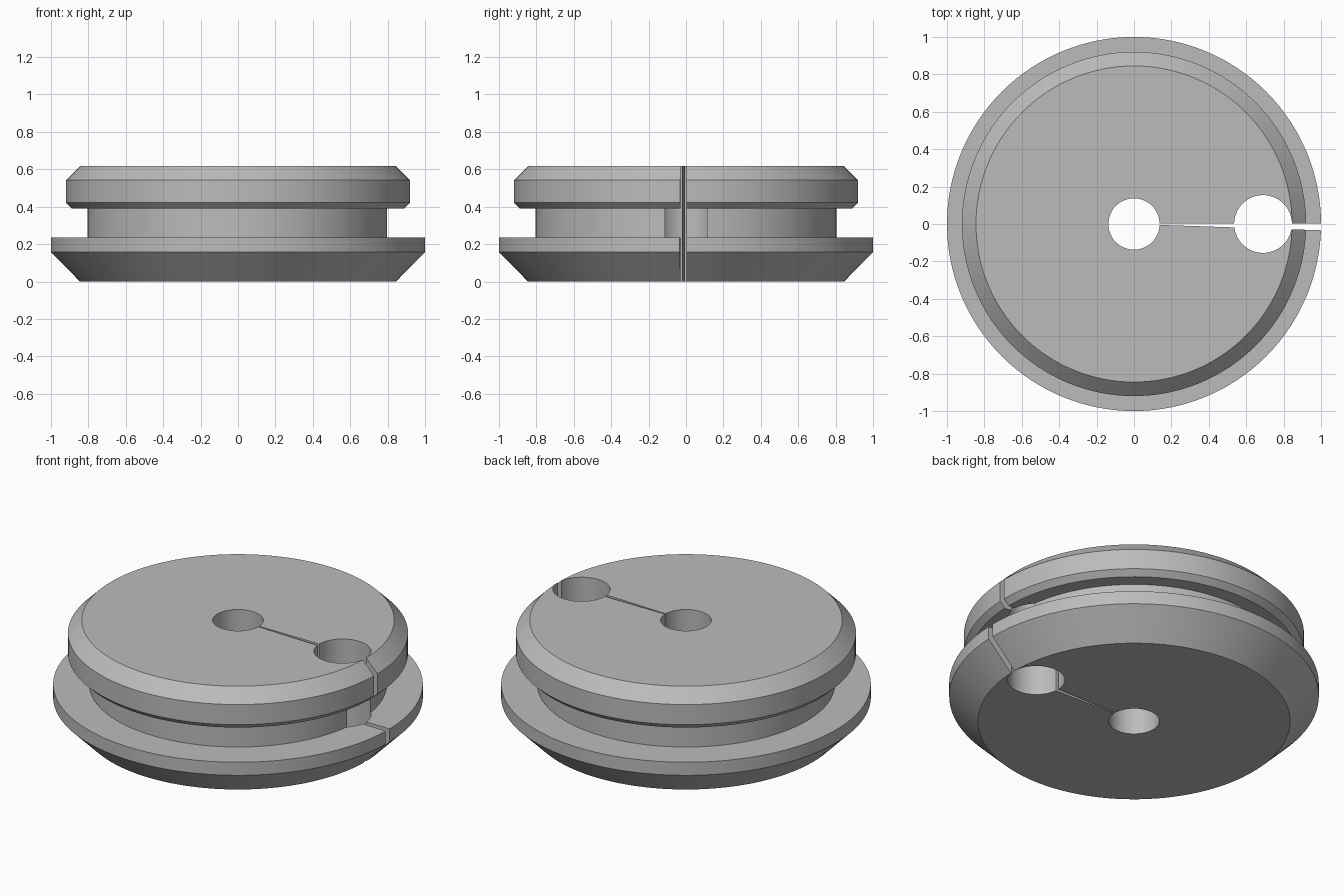
import bpy, bmesh, math

if "Cube" in bpy.data.objects:
    bpy.data.objects.remove(bpy.data.objects["Cube"])

SEG = 128

grey = bpy.data.materials.new("plain grey")
grey.diffuse_color = (0.5, 0.5, 0.5, 1)
grey.use_nodes = True
grey.node_tree.nodes["Principled BSDF"].inputs["Base Color"].default_value = grey.diffuse_color


def make_object(name, bm):
    bmesh.ops.recalc_face_normals(bm, faces=bm.faces)
    mesh = bpy.data.meshes.new(name)
    bm.to_mesh(mesh)
    bm.free()
    mesh.materials.append(grey)
    obj = bpy.data.objects.new(name, mesh)
    bpy.context.collection.objects.link(obj)
    return obj


def lathe(name, profile):
    """Closed solid of revolution from (radius, height) points, bottom to top."""
    bm = bmesh.new()
    rings = [[bm.verts.new((r * math.cos(2 * math.pi * i / SEG),
                            r * math.sin(2 * math.pi * i / SEG), z))
              for i in range(SEG)] for r, z in profile]
    for a, b in zip(rings, rings[1:]):
        for i in range(SEG):
            j = (i + 1) % SEG
            bm.faces.new((a[i], a[j], b[j], b[i]))
    bm.faces.new(rings[0][::-1])
    bm.faces.new(rings[-1])
    return make_object(name, bm)


def prism(name, outline):
    """Vertical cutter that passes through the full height."""
    bm = bmesh.new()
    face = bm.faces.new([bm.verts.new((x, y, -0.1)) for x, y in outline])
    ext = bmesh.ops.extrude_face_region(bm, geom=[face])
    bmesh.ops.translate(bm, vec=(0, 0, 0.9),
                        verts=[v for v in ext["geom"] if isinstance(v, bmesh.types.BMVert)])
    return make_object(name, bm)


def circle(cx, r, n=64):
    return [(cx + r * math.cos(2 * math.pi * (i + 0.5) / n),
             r * math.sin(2 * math.pi * (i + 0.5) / n)) for i in range(n)]


# Grooved disc: wide flange below, narrower flange above
body = lathe("grooved_disc", [
    (0.845, 0), (1, 0.157), (1, 0.235), (0.805, 0.235), (0.805, 0.39),
    (0.888, 0.39), (0.92, 0.422), (0.92, 0.542), (0.845, 0.617)])

# Centre hole, cable hole and the tapering slit that joins them to the rim
cutters = [
    prism("centre_hole_cutter", circle(0, 0.137)),
    prism("cable_hole_cutter", circle(0.69, 0.1545)),
    prism("slit_cutter", [(0.05, -0.002), (1.1, -0.037), (1.1, 0.002), (0.05, 0.002)]),
]
for cutter in cutters:
    mod = body.modifiers.new(cutter.name, "BOOLEAN")
    mod.operation = "DIFFERENCE"
    mod.solver = "EXACT"
    mod.object = cutter

# Bake the cuts, then smooth the round walls while keeping edges crisp
bpy.context.view_layer.objects.active = body
body.select_set(True)
for mod in list(body.modifiers):
    bpy.ops.object.modifier_apply(modifier=mod.name)
for cutter in cutters:
    bpy.data.objects.remove(cutter)
bpy.ops.object.shade_smooth_by_angle(angle=math.radians(25))
